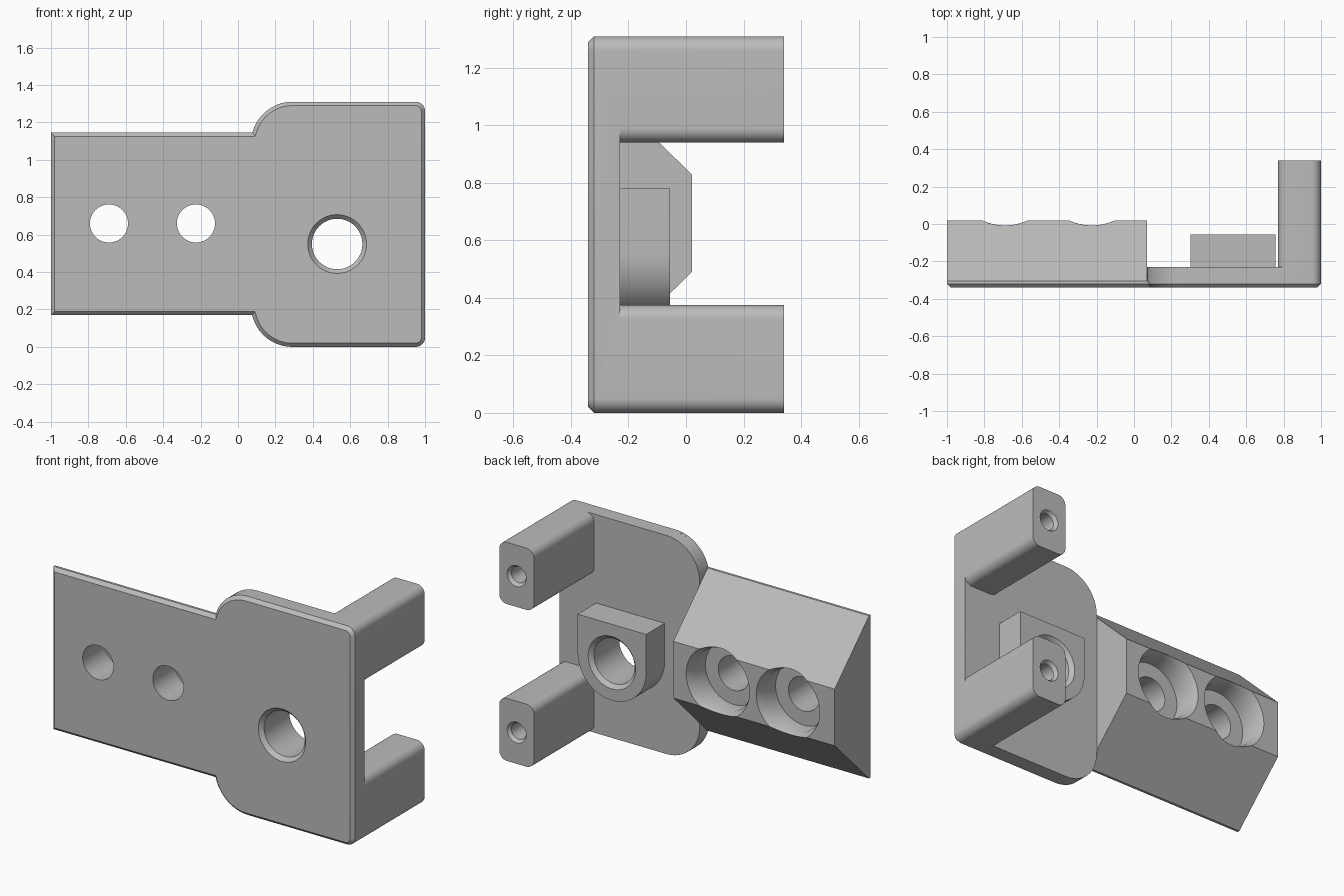
import bpy, bmesh
from math import sin, cos, radians
from mathutils import Matrix

if "Cube" in bpy.data.objects:
    bpy.data.objects.remove(bpy.data.objects["Cube"], do_unlink=True)

FRONT, PLATE_BACK, TOP = -0.34, -0.23, 1.31

grey = bpy.data.materials.new("plain grey")
grey.use_nodes = True
grey.diffuse_color = (0.5, 0.5, 0.5, 1)
grey.node_tree.nodes["Principled BSDF"].inputs["Base Color"].default_value = (0.5, 0.5, 0.5, 1)


def make_object(name, bm):
    bmesh.ops.recalc_face_normals(bm, faces=bm.faces[:])
    mesh = bpy.data.meshes.new(name)
    bm.to_mesh(mesh)
    bm.free()
    mesh.materials.append(grey)
    obj = bpy.data.objects.new(name, mesh)
    bpy.context.collection.objects.link(obj)
    return obj


def arc(cx, cz, r, start, end, steps=12):
    angles = [radians(start + (end - start) * i / steps) for i in range(steps + 1)]
    return [(cx + r * cos(a), cz + r * sin(a)) for a in angles]


def prism(name, outline, y0, y1, chamfer=0):
    """Extrude an (x, z) outline along y, with an optional front chamfer."""
    bm = bmesh.new()
    face = bm.faces.new([bm.verts.new((x, y0, z)) for x, z in outline])
    rim = face.edges[:]
    ext = bmesh.ops.extrude_face_region(bm, geom=[face], use_keep_orig=True)
    moved = [v for v in ext["geom"] if isinstance(v, bmesh.types.BMVert)]
    bmesh.ops.translate(bm, vec=(0, y1 - y0, 0), verts=moved)
    if chamfer:
        rim = [e for e in bm.edges if all(abs(v.co.y - y0) < 1e-5 for v in e.verts)]
        bmesh.ops.bevel(bm, geom=rim, offset=chamfer, segments=1, affect='EDGES')
    return make_object(name, bm)


def rounded_box(x0, x1, z0, z1, r_left, r_right):
    return (arc(x0 + r_left, z1 - r_left, r_left, 180, 90)
            + arc(x1 - r_right, z1 - r_right, r_right, 90, 0)
            + arc(x1 - r_right, z0 + r_right, r_right, 0, -90)
            + arc(x0 + r_left, z0 + r_left, r_left, -90, -180))


def combine(target, other, operation):
    mod = target.modifiers.new("combine", 'BOOLEAN')
    mod.operation, mod.solver, mod.object = operation, 'EXACT', other
    bpy.ops.object.select_all(action='DESELECT')
    bpy.context.view_layer.objects.active = target
    target.select_set(True)
    bpy.ops.object.modifier_apply(modifier=mod.name)
    bpy.data.objects.remove(other, do_unlink=True)


def drill(target, x, z, y0, y1, r0, r1=None):
    """Cut a round or tapered hole along y."""
    bm = bmesh.new()
    spin = Matrix.Translation((x, (y0 + y1) / 2, z)) @ Matrix.Rotation(radians(-90), 4, 'X')
    bmesh.ops.create_cone(bm, cap_ends=True, segments=48, radius1=r0,
                          radius2=r0 if r1 is None else r1, depth=y1 - y0, matrix=spin)
    cutter = make_object("hole_cutter", bm)
    cutter.hide_render = True
    combine(target, cutter, 'DIFFERENCE')


# Front skin: arm and plate silhouette with chamfered rim
arm_bottom, arm_top = 0.17, 1.145
skin = ([(-1, arm_bottom), (-1, arm_top)] + arc(0.29, TOP - 0.22, 0.22, 165.5, 90)
        + arc(0.95, TOP - 0.05, 0.05, 90, 0, 8) + arc(0.95, 0.05, 0.05, 0, -90, 8)
        + arc(0.29, 0.22, 0.22, -90, -166.9))
bracket = prism("bracket", skin, FRONT, -0.305, 0.02)

# Thick plate behind the skin
plate = prism("plate", rounded_box(0.07, 1, 0, TOP, 0.22, 0.05), -0.305, PLATE_BACK)
combine(bracket, plate, 'UNION')

# Wedge-backed arm
bm = bmesh.new()
section = [(-0.305, arm_bottom), (0.02, 0.49), (0.02, 0.83), (-0.305, arm_top)]
end = bm.faces.new([bm.verts.new((-1, y, z)) for y, z in section])
ext = bmesh.ops.extrude_face_region(bm, geom=[end], use_keep_orig=True)
bmesh.ops.translate(bm, vec=(1.07, 0, 0),
                    verts=[v for v in ext["geom"] if isinstance(v, bmesh.types.BMVert)])
combine(bracket, make_object("arm", bm), 'UNION')

# Two rear posts
posts = [(0, 0.375), (0.94, TOP)]
for z0, z1 in posts:
    post = prism("post", rounded_box(0.77, 1, z0, z1, 0.05, 0.05), PLATE_BACK, 0.34)
    combine(bracket, post, 'UNION')

# Round-bottomed boss
boss = prism("boss", [(0.303, 0.78), (0.757, 0.78)] + arc(0.53, 0.55, 0.227, 0, -180, 24),
             PLATE_BACK, -0.055)
combine(bracket, boss, 'UNION')

# Boss bore with chamfered mouths
drill(bracket, 0.53, 0.55, -0.5, 0.1, 0.135)
drill(bracket, 0.53, 0.55, FRONT - 0.01, FRONT + 0.023, 0.167, 0.135)
drill(bracket, 0.53, 0.55, -0.078, -0.045, 0.135, 0.167)

# Counterbored arm holes
for x in (-0.69, -0.225):
    drill(bracket, x, 0.66, -0.5, 0.1, 0.102)
    drill(bracket, x, 0.66, -0.13, 0.1, 0.187)
    drill(bracket, x, 0.66, -0.03, 0.03, 0.187, 0.215)

# Blind screw holes in the post ends
for z0, z1 in posts:
    mid = (z0 + z1) / 2
    drill(bracket, 0.885, mid, 0.0, 0.4, 0.048)
    drill(bracket, 0.885, mid, 0.32, 0.35, 0.048, 0.07)

# Clean coplanar seams and shade
bm = bmesh.new()
bm.from_mesh(bracket.data)
bmesh.ops.remove_doubles(bm, verts=bm.verts[:], dist=0.0005)
bmesh.ops.dissolve_limit(bm, angle_limit=radians(0.5), verts=bm.verts[:], edges=bm.edges[:])
bm.to_mesh(bracket.data)
bm.free()
bpy.ops.object.select_all(action='DESELECT')
bpy.context.view_layer.objects.active = bracket
bracket.select_set(True)
bpy.ops.object.shade_smooth_by_angle(angle=radians(25))
